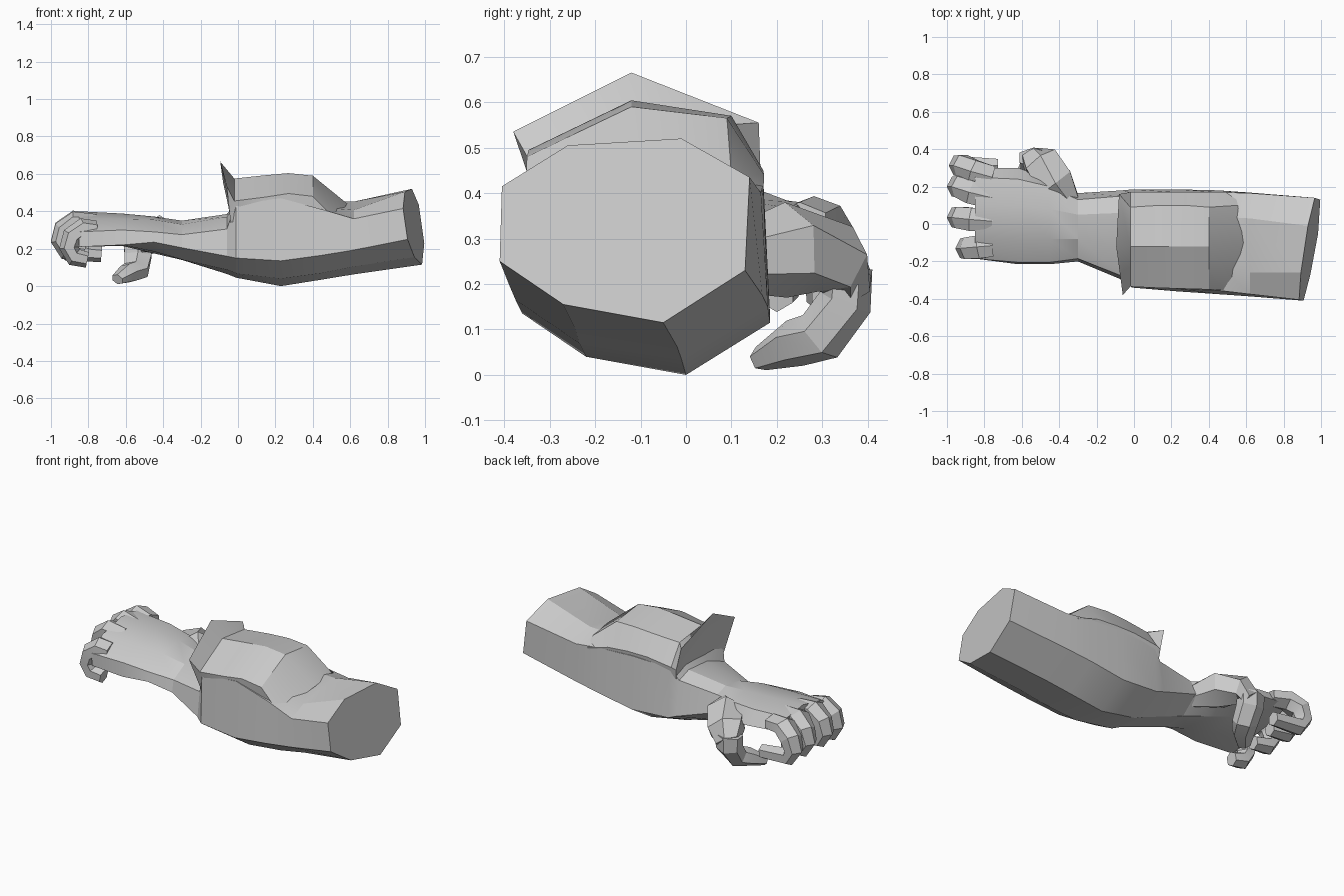
import bpy
import bmesh
import math
from mathutils import Vector

default_cube = bpy.data.objects.get("Cube")
if default_cube:
    bpy.data.objects.remove(default_cube, do_unlink=True)

GREY = (0.6, 0.6, 0.6, 1.0)
grey = bpy.data.materials.new("plain grey")
grey.use_nodes = True
grey.diffuse_color = GREY
grey.node_tree.nodes["Principled BSDF"].inputs["Base Color"].default_value = GREY


def loft(name, rings, smooth_angle=20):
    """Skin a list of equal-length closed rings and cap both ends."""
    bm = bmesh.new()
    loops = [[bm.verts.new(point) for point in ring] for ring in rings]
    count = len(loops[0])
    for first, second in zip(loops, loops[1:]):
        for i in range(count):
            j = (i + 1) % count
            bm.faces.new((first[i], first[j], second[j], second[i]))
    bm.faces.new(loops[0])
    bm.faces.new(loops[-1])
    bmesh.ops.recalc_face_normals(bm, faces=bm.faces)
    mesh = bpy.data.meshes.new(name)
    bm.to_mesh(mesh)
    bm.free()
    mesh.materials.append(grey)
    obj = bpy.data.objects.new(name, mesh)
    bpy.context.collection.objects.link(obj)
    bpy.ops.object.select_all(action="DESELECT")
    bpy.context.view_layer.objects.active = obj
    obj.select_set(True)
    bpy.ops.object.shade_smooth_by_angle(angle=math.radians(smooth_angle))
    return obj


def section(x, outline):
    """Cross-section of (y, z) points standing at one x."""
    return [(x, y, z) for y, z in outline]


def digit(name, path, widths, depths, side_axis, sides=6):
    """Jointed finger: a faceted tube that follows a bent path."""
    points = [Vector(p) for p in path]
    rings = []
    for i, point in enumerate(points):
        before, after = points[max(i - 1, 0)], points[min(i + 1, len(points) - 1)]
        along = (after - before).normalized()
        side = Vector(side_axis)
        side = (side - along * side.dot(along)).normalized()
        normal = along.cross(side)
        ring = []
        for k in range(sides):
            a = math.tau * (k + 0.5) / sides
            ring.append(point + side * math.cos(a) * widths[i] * 1.1
                        + normal * math.sin(a) * depths[i])
        rings.append(ring)
    return loft(name, rings)


# Forearm: eight-sided, with a slanted cut at the elbow end.
# Outline order: top front, top back, back upper, back lower,
# bottom back, bottom front, front lower, front upper.
cut_outline = [(-.26, .505), (-.01, .52), (.14, .435), (.13, .23),
               (-.05, .115), (-.27, .155), (-.41, .25), (-.405, .415)]
cut_ring = [(.93 + .16 * (y + .01) - .15 * (z - .52), y, z) for y, z in cut_outline]
wrist = section(-.3, [(-.08, .33), (.05, .35), (.13, .325), (.165, .23),
                      (.06, .14), (-.1, .142), (-.2, .205), (-.185, .275)])
loft("forearm", [
    cut_ring,
    section(.62, [(-.26, .407), (.03, .452), (.165, .4), (.168, .175),
                  (-.02, .063), (-.245, .105), (-.387, .193), (-.375, .36)]),
    section(.45, [(-.22, .42), (.04, .45), (.17, .42), (.18, .15),
                  (-.01, .035), (-.235, .07), (-.375, .165), (-.355, .41)]),
    section(.23, [(-.2, .46), (.05, .46), (.17, .43), (.185, .115),
                  (0, 0), (-.22, .04), (-.36, .135), (-.346, .47)]),
    section(-.01, [(-.14, .44), (.06, .44), (.165, .42), (.185, .13),
                   (0, .045), (-.2, .068), (-.34, .15), (-.33, .44)]),
    section(-.06, [(-.12, .37), (.06, .385), (.15, .355), (.18, .15),
                   (.01, .065), (-.18, .088), (-.3, .16), (-.28, .305)]),
    wrist,
])

# Arm guard: raised plate on top of the forearm, ending in a flared collar.
# Outline order: front hem, front edge, ridge, back ridge, back edge, back hem.
loft("arm_guard", [
    [(.52, -.33, .3), (.52, -.355, .36), (.585, -.1, .44),
     (.555, .1, .44), (.54, .17, .4), (.52, .15, .3)],
    section(.4, [(-.33, .3), (-.35, .48), (-.12, .59), (.09, .565), (.172, .44), (.15, .3)]),
    section(.27, [(-.33, .3), (-.346, .495), (-.12, .604), (.1, .57), (.17, .45), (.15, .3)]),
    section(.14, [(-.32, .3), (-.342, .475), (-.12, .592), (.1, .562), (.17, .45), (.15, .3)]),
    section(-.02, [(-.3, .3), (-.335, .455), (-.12, .575), (.09, .55), (.17, .43), (.15, .3)]),
    [(-.04, -.3, .34), (-.06, -.38, .535), (-.095, -.12, .665),
     (-.08, .16, .555), (-.05, .165, .42), (-.04, .15, .3)],
    section(-.035, [(-.28, .32), (-.28, .36), (-.12, .38), (.06, .39), (.14, .35), (.14, .3)]),
], 30)

# Hand: arched palm that carries on from the wrist.
loft("hand", [
    wrist,
    section(-.45, [(-.08, .355), (.08, .372), (.2, .35), (.24, .26),
                   (.1, .175), (-.1, .185), (-.215, .235), (-.205, .29)]),
    section(-.62, [(-.08, .36), (.1, .388), (.24, .365), (.3, .29),
                   (.1, .235), (-.08, .215), (-.215, .22), (-.205, .3)]),
    section(-.85, [(-.08, .36), (.1, .4), (.25, .38), (.3, .31),
                   (.14, .26), (-.04, .23), (-.175, .21), (-.185, .29)]),
])

# Four curled fingers: knuckle y, tip y, height, reach and curl length.
fingers = {
    "index_finger": (.25, .313, .335, 0, .15),
    "middle_finger": (.14, .2, .345, -.01, .09),
    "ring_finger": (.015, .035, .34, -.01, .07),
    "little_finger": (-.115, -.13, .305, .035, .04),
}
for name, (base_y, tip_y, z, shift, curl) in fingers.items():
    mid_y = (base_y + tip_y) / 2
    path = [(-.76, base_y, z),
            (-.86 + shift, mid_y, z + .005),
            (-.92 + shift, tip_y, z - .04),
            (-.938 + shift, tip_y, z - .1),
            (-.91 + shift, tip_y, z - .15),
            (-.88 + shift + curl, tip_y, z - .165)]
    digit(name, path, (.063, .065, .06, .055, .05, .037),
          (.045, .055, .057, .053, .05, .042), (0, 1, 0))

# Thumb: broad root beside the palm, hooking down and under it.
digit("thumb_root", [(-.32, .1, .25), (-.42, .22, .275), (-.5, .33, .255), (-.54, .365, .2)],
      (.04, .105, .1, .07), (.07, .105, .08, .05), (1, 0, 0))
digit("thumb", [(-.535, .355, .235), (-.535, .35, .16), (-.545, .295, .085),
                (-.58, .24, .07), (-.645, .165, .036)],
      (.08, .075, .068, .062, .035), (.055, .06, .06, .053, .028), (1, 0, 0))
